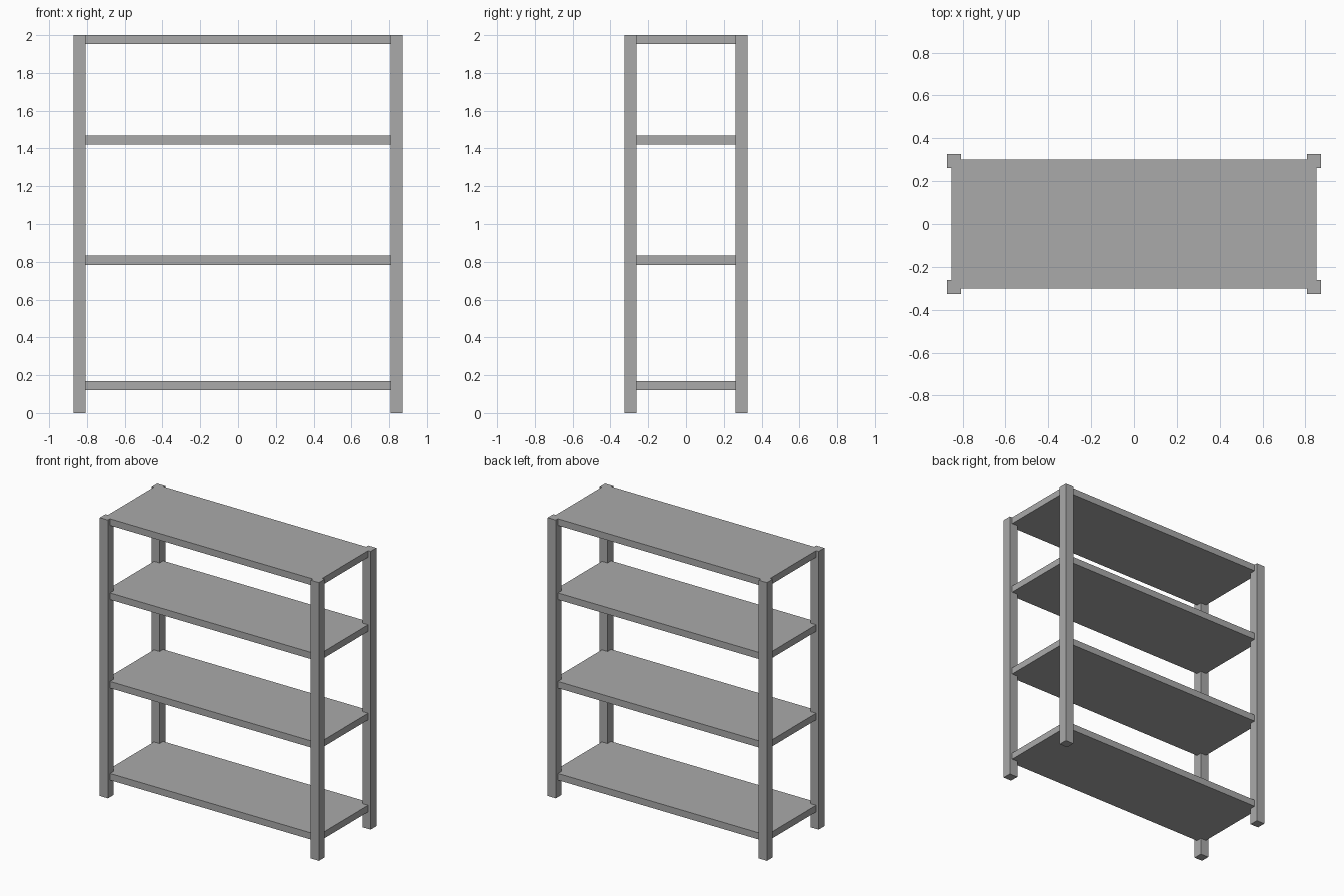
import bpy

if "Cube" in bpy.data.objects:
    bpy.data.objects.remove(bpy.data.objects["Cube"])

# Single grey finish
grey = bpy.data.materials.new("plain_grey")
grey.diffuse_color = (0.40, 0.40, 0.40, 1)
grey.use_nodes = True
grey.node_tree.nodes["Principled BSDF"].inputs["Base Color"].default_value = grey.diffuse_color


def box(name, centre, size):
    bpy.ops.mesh.primitive_cube_add(size=1, location=centre)
    obj = bpy.context.object
    obj.name = name
    obj.scale = size
    bpy.ops.object.transform_apply(location=False, rotation=False, scale=True)
    obj.data.materials.append(grey)
    return obj


POST = 0.065             # square post width
HALF_X, HALF_Y = 0.872, 0.326
THICK = 0.048            # shelf board thickness

# Four corner posts
for side, sx in (("left", -1), ("right", 1)):
    for end, sy in (("front", -1), ("back", 1)):
        box(f"post_{end}_{side}",
            (sx * (HALF_X - POST / 2), sy * (HALF_Y - POST / 2), 1.0),
            (POST, POST, 2.0))

# Four shelf boards, set slightly inside the outer post faces
for i, top in enumerate((0.17, 0.832, 1.468, 2.0), 1):
    box(f"shelf_{i}", (0, 0, top - THICK / 2), (1.704, 0.604, THICK))
